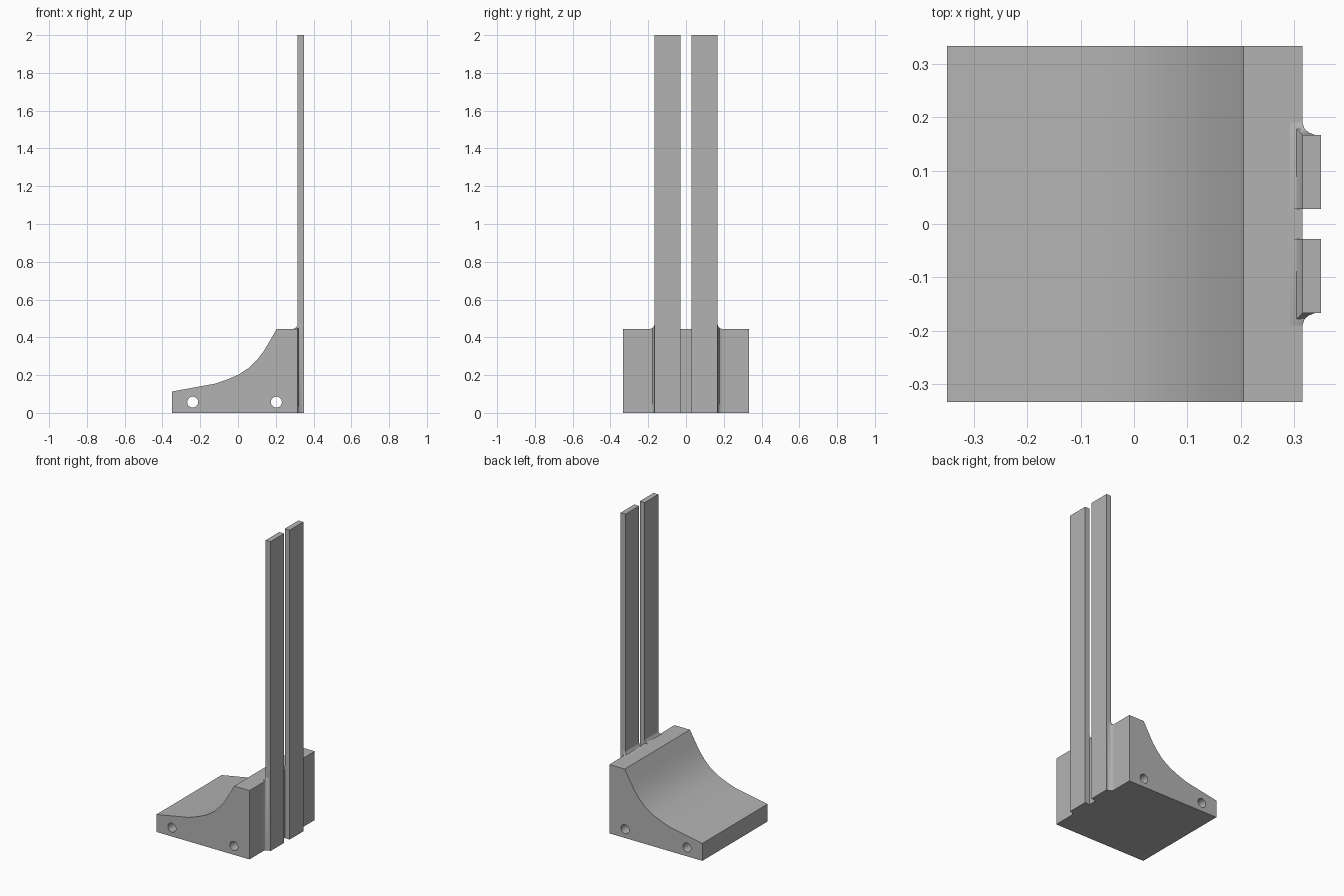
import bpy, bmesh
from mathutils import Matrix

if "Cube" in bpy.data.objects:
    bpy.data.objects.remove(bpy.data.objects["Cube"])

grey = bpy.data.materials.new("plain grey")
grey.use_nodes = True
COLOUR = (0.45, 0.45, 0.45, 1)
grey.diffuse_color = COLOUR
grey.node_tree.nodes["Principled BSDF"].inputs["Base Color"].default_value = COLOUR

BACK, TOP, HALF = 0.315, 0.445, 0.333      # block rear face, height, half width
BAR_IN, BAR_OUT = 0.028, 0.167             # inner and outer edge of each upright


def finish(name, bm):
    bmesh.ops.recalc_face_normals(bm, faces=bm.faces)
    mesh = bpy.data.meshes.new(name)
    bm.to_mesh(mesh)
    bm.free()
    obj = bpy.data.objects.new(name, mesh)
    bpy.context.collection.objects.link(obj)
    mesh.materials.append(grey)
    return obj


def smooth(obj):
    bpy.ops.object.select_all(action="DESELECT")
    obj.select_set(True)
    bpy.context.view_layer.objects.active = obj
    bpy.ops.object.shade_smooth_by_angle(angle=0.5)


def loft(name, sections):
    """Closed solid through a list of matching closed sections."""
    bm = bmesh.new()
    rings = [[bm.verts.new(p) for p in s] for s in sections]
    n = len(rings[0])
    for a, b in zip(rings, rings[1:]):
        for i in range(n):
            j = (i + 1) % n
            bm.faces.new((a[i], a[j], b[j], b[i]))
    bm.faces.new(rings[0])
    bm.faces.new(rings[-1])
    return finish(name, bm)


# Block with a curved ramp
profile = [(-0.35, 0), (-0.35, 0.113), (-0.12, 0.155), (-0.06, 0.176),
           (0, 0.201), (0.06, 0.24), (0.10, 0.28), (0.135, 0.325),
           (0.165, 0.375), (0.205, TOP), (BACK, TOP), (BACK, 0)]
block = loft("ramp_block", [[(x, y, z) for x, z in profile] for y in (-HALF, HALF)])

# Cross holes through the block
for x in (-0.24, 0.203):
    bm = bmesh.new()
    bmesh.ops.create_cone(bm, cap_ends=True, segments=32, radius1=0.029, radius2=0.029,
                          depth=1, matrix=Matrix.Translation((x, 0, 0.057))
                          @ Matrix.Rotation(1.5707963, 4, "X"))
    cutter = finish("hole_cutter", bm)
    cutter.hide_render = True
    mod = block.modifiers.new("hole", "BOOLEAN")
    mod.operation, mod.solver, mod.object = "DIFFERENCE", "EXACT", cutter
    bpy.context.view_layer.objects.active = block
    bpy.ops.object.modifier_apply(modifier=mod.name)
    bpy.data.objects.remove(cutter)
smooth(block)

# Uprights, each with a mitred fillet over the block top and down its outer side
fillet = [(0, 0), (0, 0.023), (0.004, 0.012), (0.011, 0.004), (0.023, 0)]
for side, s in (("left", 1), ("right", -1)):
    rect = [(BACK, s * BAR_IN), (0.35, s * BAR_IN), (0.35, s * BAR_OUT), (BACK, s * BAR_OUT)]
    loft(f"{side}_upright", [[(x, y, z) for x, y in rect] for z in (0, 2)])
    weld = loft(f"{side}_fillet", [
        [(BACK - d, s * BAR_IN, TOP + h) for d, h in fillet],
        [(BACK - d, s * (BAR_OUT + d), TOP + h) for d, h in fillet],
        [(BACK + h, s * (BAR_OUT + d), TOP + h) for d, h in fillet],
        [(BACK + h, s * (BAR_OUT + d), 0) for d, h in fillet]])
    smooth(weld)
